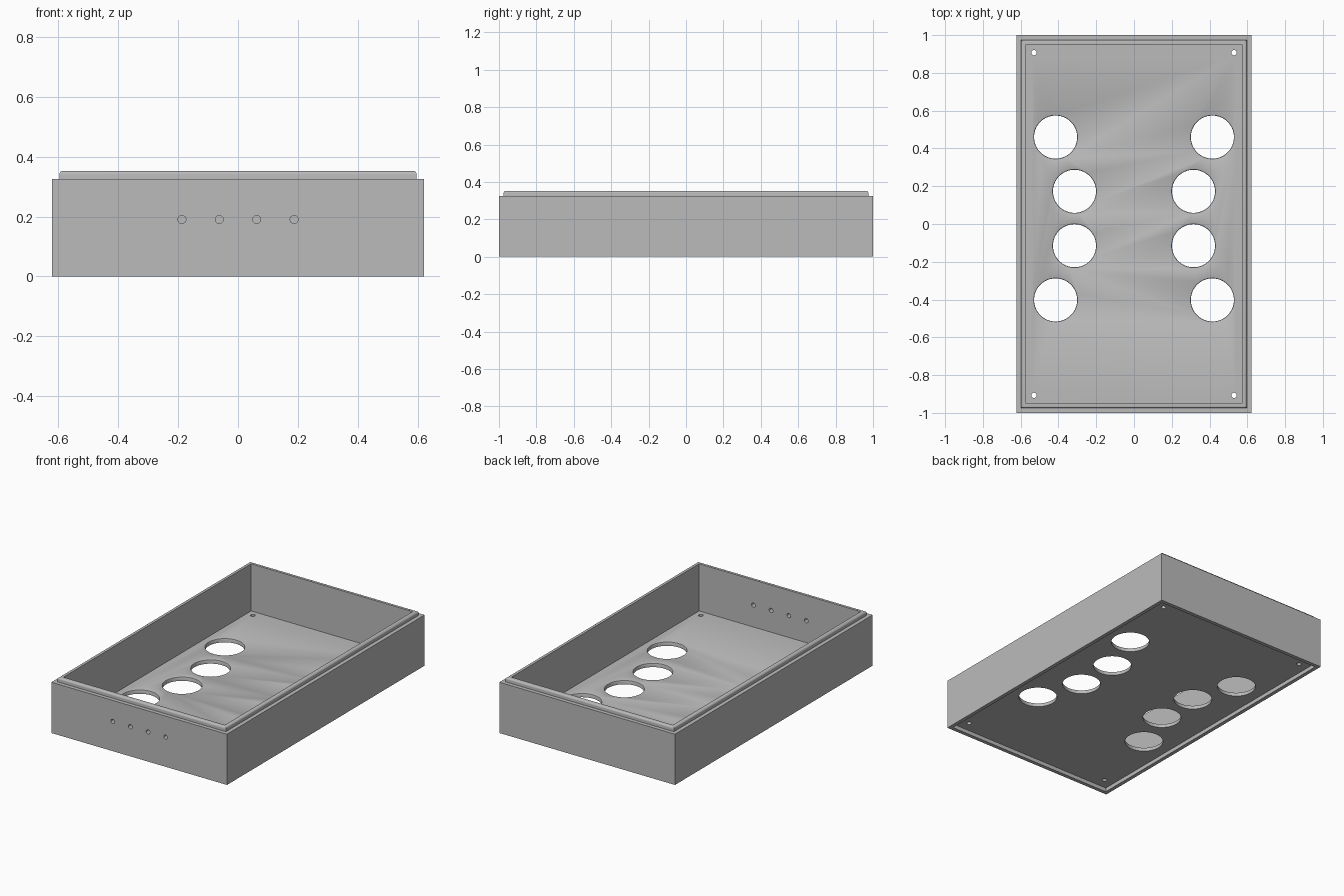
import bpy, bmesh, math
from mathutils import Matrix, Vector

cube = bpy.data.objects.get("Cube")
if cube:
    bpy.data.objects.remove(cube, do_unlink=True)

grey = bpy.data.materials.new("plain grey")
grey.use_nodes = True
colour = (0.5, 0.5, 0.5, 1)
grey.diffuse_color = colour
grey.node_tree.nodes["Principled BSDF"].inputs["Base Color"].default_value = colour

HALF_X, HALF_Y = 0.622, 1.0
FLOOR_BOTTOM, FLOOR_TOP, RIM, TOP = 0.025, 0.05, 0.325, 0.352


def loft(bm, rings):
    """Skin a stack of equal point loops and cap both ends."""
    loops = [[bm.verts.new(p) for p in ring] for ring in rings]
    n = len(loops[0])
    for a, b in zip(loops, loops[1:]):
        for i in range(n):
            j = (i + 1) % n
            bm.faces.new((a[i], a[j], b[j], b[i]))
    bm.faces.new(loops[0][::-1])
    bm.faces.new(loops[-1])


def rectangle(inset, z):
    x, y = HALF_X - inset, HALF_Y - inset
    return [(-x, -y, z), (x, -y, z), (x, y, z), (-x, y, z)]


def lathe(bm, profile, matrix, sides):
    """Solid of revolution from (radius, height) pairs."""
    rings = []
    for r, z in profile:
        angles = [2 * math.pi * i / sides for i in range(sides)]
        rings.append([matrix @ Vector((r * math.cos(a), r * math.sin(a), z)) for a in angles])
    loft(bm, rings)


def make_object(name, bm):
    bmesh.ops.recalc_face_normals(bm, faces=bm.faces[:])
    mesh = bpy.data.meshes.new(name)
    bm.to_mesh(mesh)
    bm.free()
    mesh.materials.append(grey)
    obj = bpy.data.objects.new(name, mesh)
    bpy.context.collection.objects.link(obj)
    return obj


# Tray: underside recess, outer wall, rounded stacking lip, inner wall, floor
fillet = 0.011
profile = [(0.024, FLOOR_BOTTOM), (0.024, 0), (0, 0), (0, RIM), (0.025, RIM)]
for i in range(6):
    a = math.pi / 2 * i / 5
    profile.append((0.025 + fillet * (1 - math.cos(a)), TOP - fillet * (1 - math.sin(a))))
profile += [(0.05, TOP), (0.05, FLOOR_TOP)]
bm = bmesh.new()
loft(bm, [rectangle(*p) for p in profile])
tray = make_object("stacking_tray", bm)

# Cutters: large floor holes with softened upper edge, screw holes, front holes
bm = bmesh.new()
r, soft = 0.114, 0.006
big = [(r, 0.01), (r, FLOOR_TOP - soft), (r + soft * 0.3, FLOOR_TOP - soft * 0.3),
       (r + soft, FLOOR_TOP), (r + soft, FLOOR_TOP + 0.02)]
for side in (-1, 1):
    for x, y in ((0.415, 0.46), (0.315, 0.173), (0.315, -0.115), (0.415, -0.402)):
        lathe(bm, big, Matrix.Translation((side * x, y, 0)), 64)
    for end in (-1, 1):
        lathe(bm, [(0.014, 0.01), (0.014, 0.07)],
              Matrix.Translation((side * 0.53, end * 0.907, 0)), 24)
for i in range(4):
    place = Matrix.Translation(((i - 1.5) * 0.125, -0.975, 0.19))
    lathe(bm, [(0.0135, -0.06), (0.0135, 0.06)],
          place @ Matrix.Rotation(math.pi / 2, 4, 'X'), 24)
cutter = make_object("hole_cutter", bm)
cutter.hide_render = True

# Cut the holes and discard the helper
bpy.ops.object.select_all(action='DESELECT')
bpy.context.view_layer.objects.active = tray
tray.select_set(True)
cut = tray.modifiers.new("holes", 'BOOLEAN')
cut.operation = 'DIFFERENCE'
cut.solver = 'EXACT'
cut.object = cutter
bpy.ops.object.modifier_apply(modifier=cut.name)
bpy.data.objects.remove(cutter, do_unlink=True)
bpy.ops.object.shade_smooth_by_angle(angle=math.radians(35))
